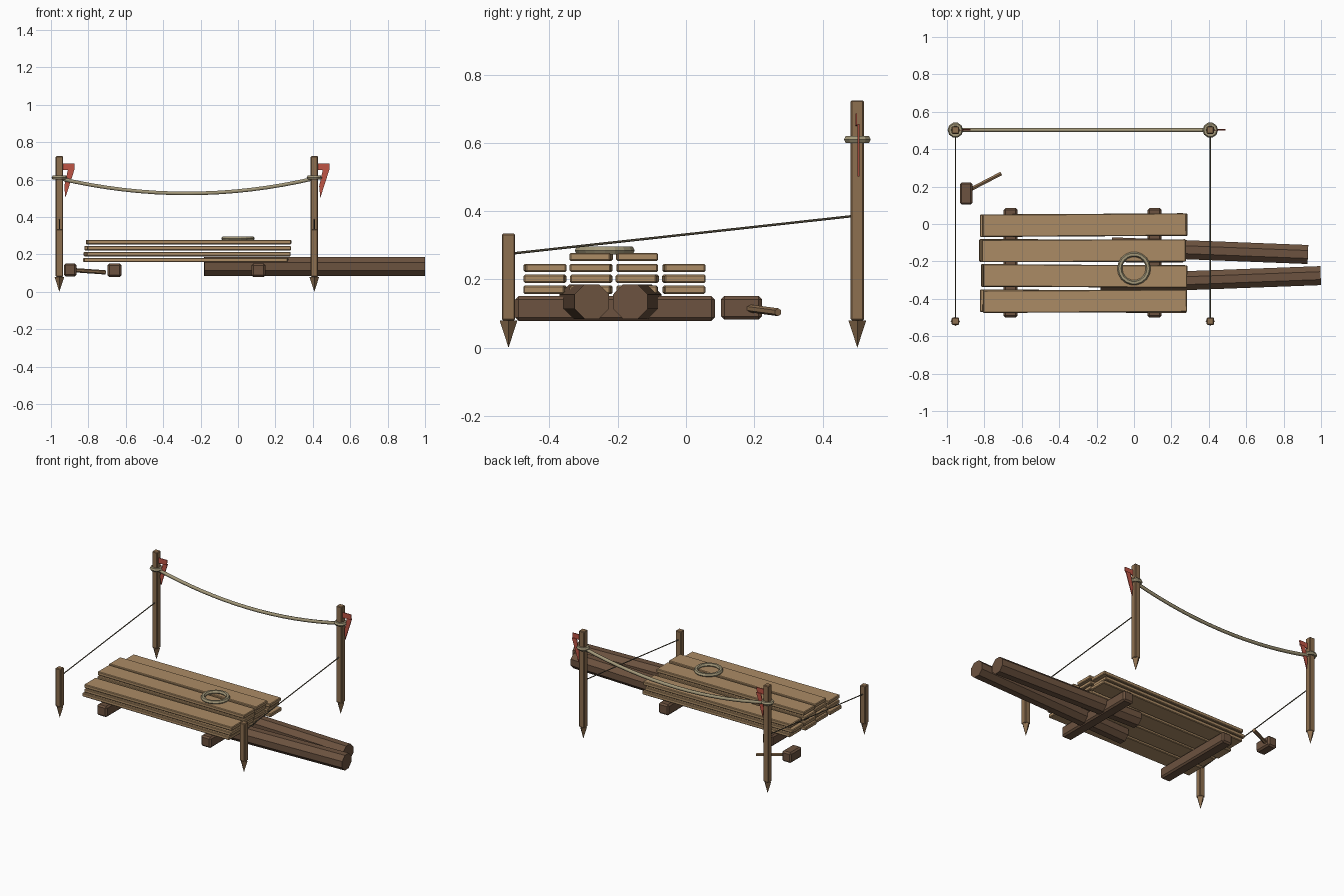
import bpy, bmesh, random
from math import pi, radians
from mathutils import Vector, Matrix

if "Cube" in bpy.data.objects:
    bpy.data.objects.remove(bpy.data.objects["Cube"])

random.seed(4)


def material(name, rgb):
    m = bpy.data.materials.new(name)
    m.diffuse_color = (*rgb, 1)
    m.use_nodes = True
    m.node_tree.nodes["Principled BSDF"].inputs["Base Color"].default_value = m.diffuse_color
    return m


PLANK = material("plank_wood", (0.41, 0.26, 0.13))
POST = material("post_wood", (0.27, 0.16, 0.08))
DARK = material("dark_wood", (0.15, 0.085, 0.05))
ROPE = material("rope", (0.36, 0.31, 0.19))
CORD = material("cord", (0.13, 0.11, 0.07))
FLAG = material("red_cloth", (0.52, 0.09, 0.06))


def finish(name, bm, mat, loc=(0, 0, 0), yaw=0):
    bmesh.ops.recalc_face_normals(bm, faces=bm.faces)
    me = bpy.data.meshes.new(name)
    bm.to_mesh(me)
    bm.free()
    me.materials.append(mat)
    ob = bpy.data.objects.new(name, me)
    ob.location = loc
    ob.rotation_euler.z = yaw
    bpy.context.collection.objects.link(ob)
    return ob


def add_box(bm, size, center=(0, 0, 0), bevel=0.004):
    geo = bmesh.ops.create_cube(bm, size=1, matrix=Matrix.Translation(center)
                                @ Matrix.Diagonal((*size, 1)))
    edges = list({e for v in geo["verts"] for e in v.link_edges})
    bmesh.ops.bevel(bm, geom=edges, offset=bevel, segments=1, affect='EDGES')


def box(name, size, mat, loc, yaw=0, bevel=0.004):
    bm = bmesh.new()
    add_box(bm, size, bevel=bevel)
    return finish(name, bm, mat, loc, yaw)


def stake(name, x, y, top):
    # square shaft with a four-sided point
    bm = bmesh.new()
    add_box(bm, (0.039, 0.039, top - 0.08), (0, 0, (top + 0.08) / 2))
    bmesh.ops.create_cone(bm, cap_ends=True, segments=4, radius1=0.0, radius2=0.026,
                          depth=0.08, matrix=Matrix.Translation((0, 0, 0.04)))
    bmesh.ops.remove_doubles(bm, verts=bm.verts, dist=1e-5)
    return finish(name, bm, POST, (x, y, 0))


def rod(name, a, b, radius, mat, sides=8, roll=0):
    a, b = Vector(a), Vector(b)
    d = b - a
    bm = bmesh.new()
    bmesh.ops.create_cone(bm, cap_ends=True, segments=sides, radius1=radius,
                          radius2=radius, depth=d.length,
                          matrix=Matrix.Translation((a + b) / 2)
                          @ d.to_track_quat('Z', 'Y').to_matrix().to_4x4()
                          @ Matrix.Rotation(roll, 4, 'Z'))
    return finish(name, bm, mat)


def ring(name, loc, major, minor, segments):
    bpy.ops.mesh.primitive_torus_add(location=loc, major_radius=major, minor_radius=minor,
                                     major_segments=segments, minor_segments=6)
    ob = bpy.context.object
    ob.name = name
    ob.data.materials.append(ROPE)
    return ob


def cloth(name, outlines, loc, thick=0.005):
    # flat strips in the xz plane, given a little thickness
    bm = bmesh.new()
    for y, pts in outlines:
        f = bm.faces.new([bm.verts.new((x, y, z)) for x, z in pts])
        r = bmesh.ops.extrude_face_region(bm, geom=[f])
        vs = [g for g in r["geom"] if isinstance(g, bmesh.types.BMVert)]
        bmesh.ops.translate(bm, verts=vs, vec=(0, thick, 0))
    return finish(name, bm, FLAG, loc)


# Stakes, guy cords, knots and flags on both sides
LEFT, RIGHT, BACK, FRONT = -0.955, 0.408, 0.502, -0.52
for side, x in (("left", LEFT), ("right", RIGHT)):
    stake(side + "_tall_post", x, BACK, 0.725)
    stake(side + "_short_stake", x, FRONT, 0.335)
    rod(side + "_guy_cord", (x, FRONT + 0.01, 0.276), (x, BACK - 0.01, 0.386), 0.0035, CORD, 6)
    ring(side + "_knot", (x, BACK, 0.61), 0.029, 0.0125, 10)
    cloth(side + "_flag", [
        (-0.006, [(0.018, 0.686), (0.082, 0.686), (0.08, 0.652), (0.018, 0.65)]),
        (0.001, [(0.046, 0.655), (0.081, 0.655), (0.032, 0.502), (0.026, 0.565)]),
    ], (x, BACK, 0))

# Sagging rope between the tall posts
cu = bpy.data.curves.new("sagging_rope", 'CURVE')
cu.dimensions = '3D'
cu.bevel_depth = 0.011
cu.bevel_resolution = 1
cu.use_fill_caps = True
sp = cu.splines.new('POLY')
N = 16
sp.points.add(N)
for i, p in enumerate(sp.points):
    t = i / N
    p.co = (LEFT + (RIGHT - LEFT) * t, BACK, 0.526 + 0.08 * (2 * t - 1) ** 2, 1)
rope = bpy.data.objects.new("sagging_rope", cu)
bpy.context.collection.objects.link(rope)
cu.materials.append(ROPE)
bpy.ops.object.select_all(action='DESELECT')
rope.select_set(True)
bpy.context.view_layer.objects.active = rope
bpy.ops.object.convert(target='MESH')

# Cross bearers under the planks
for side, x in (("left", -0.66), ("right", 0.11)):
    box(side + "_bearer", (0.075, 0.585, 0.072), DARK, (x, -0.208, 0.115), bevel=0.01)

# Plank stack: three full layers and two planks on top
ROWS = (-0.413, -0.278, -0.143, -0.006)
for layer in range(4):
    for row, y in enumerate(ROWS):
        if layer == 3 and row in (0, 3):
            continue
        box(f"plank_{layer + 1}_{row + 1}", (1.09, 0.12, 0.024), PLANK,
            (-0.271 + random.uniform(-0.014, 0.014), y, 0.17 + 0.032 * layer),
            random.uniform(-0.008, 0.008))

# Two logs pushed under the stack
rod("back_log", (-0.12, -0.122, 0.135), (0.93, -0.163, 0.135), 0.055, DARK, 8, pi / 8)
rod("front_log", (-0.18, -0.32, 0.135), (0.998, -0.276, 0.135), 0.055, DARK, 8, pi / 8)

# Coil of rope lying on the stack
ring("rope_coil", (0.0, -0.238, 0.285), 0.076, 0.0135, 18)

# Mallet on the ground
box("mallet_head", (0.068, 0.12, 0.07), DARK, (-0.897, 0.163, 0.117), bevel=0.01)
rod("mallet_handle", (-0.897, 0.173, 0.117), (-0.71, 0.27, 0.104), 0.0115, POST, 6)
